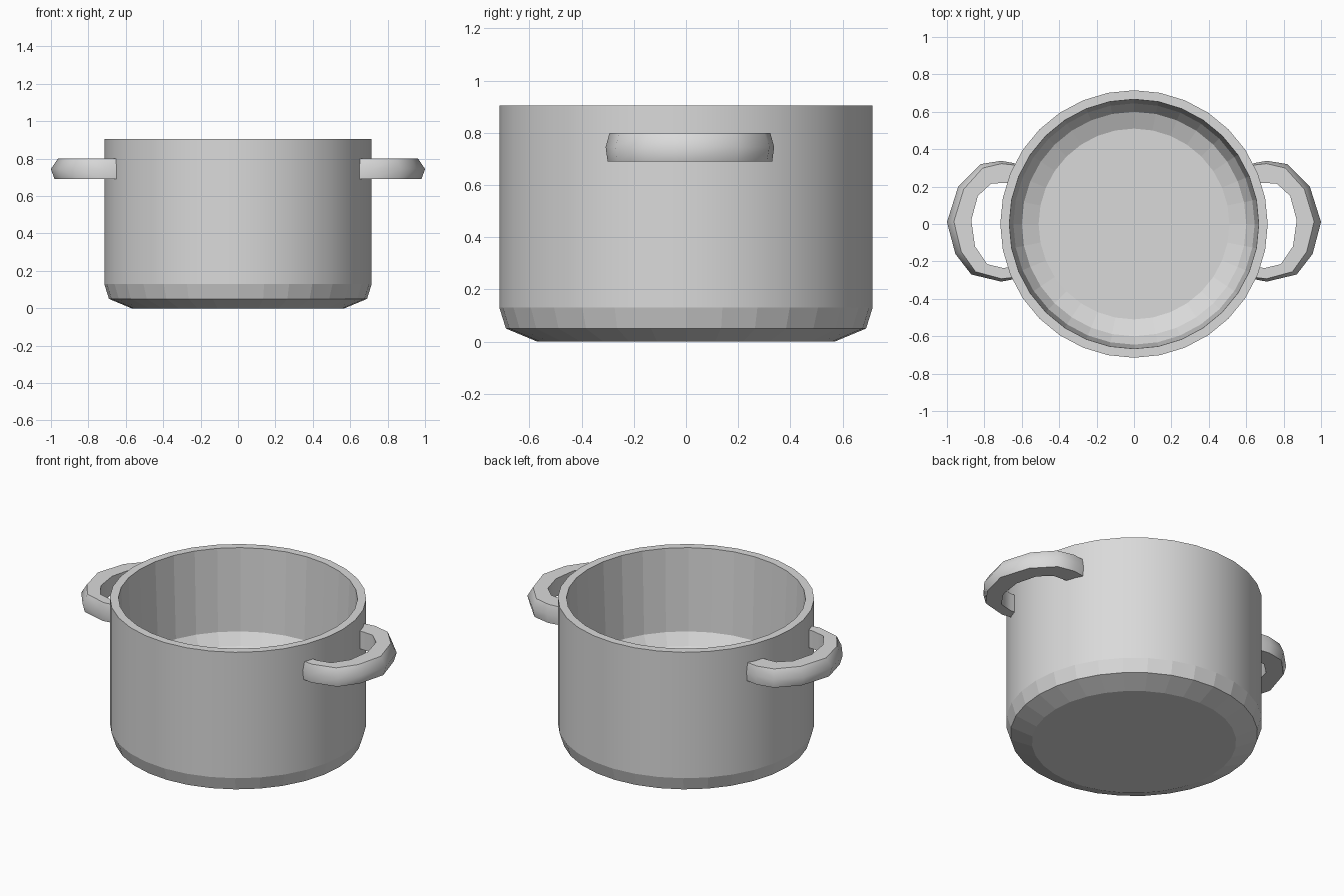
import bpy, bmesh, math
from mathutils import Vector

old = bpy.data.objects.get("Cube")
if old:
    bpy.data.objects.remove(old, do_unlink=True)

metal = bpy.data.materials.new("grey_metal")
metal.use_nodes = True
GREY = (0.7, 0.7, 0.7, 1)
metal.diffuse_color = GREY
metal.node_tree.nodes["Principled BSDF"].inputs["Base Color"].default_value = GREY


def finish(bm, name):
    bmesh.ops.recalc_face_normals(bm, faces=bm.faces)
    mesh = bpy.data.meshes.new(name)
    bm.to_mesh(mesh)
    bm.free()
    mesh.materials.append(metal)
    obj = bpy.data.objects.new(name, mesh)
    bpy.context.collection.objects.link(obj)
    return obj


def lathe(name, profile, sides):
    """Closed shell turned around z, capped at both profile ends."""
    bm = bmesh.new()
    rings = [[bm.verts.new((r * math.cos(a), r * math.sin(a), z))
              for a in (math.tau * i / sides for i in range(sides))]
             for r, z in profile]
    for lower, upper in zip(rings, rings[1:]):
        for i in range(sides):
            j = (i + 1) % sides
            bm.faces.new((lower[i], lower[j], upper[j], upper[i]))
    bm.faces.new(rings[0])
    bm.faces.new(rings[-1])
    return finish(bm, name)


def handle(name, side):
    """Hand-bent bar: flat top and inside, rounded outside."""
    # outer x, y and inner x, y along the bend
    stations = [(0.64, 0.325, 0.64, 0.22), (0.71, 0.338, 0.70, 0.22),
                (0.82, 0.32, 0.765, 0.215), (0.94, 0.20, 0.835, 0.15),
                (1.0, 0.01, 0.87, 0.02), (0.955, -0.16, 0.85, -0.12),
                (0.87, -0.27, 0.785, -0.215), (0.71, -0.308, 0.70, -0.235),
                (0.64, -0.295, 0.64, -0.23)]
    bottom, middle, top = 0.69, 0.745, 0.80
    bm = bmesh.new()
    rings = []
    for ox, oy, ix, iy in stations:
        outer, inner = Vector((ox, oy)), Vector((ix, iy))
        inward = (inner - outer).normalized()
        bevel = 0.01 + 0.075 * (ox - 0.64)
        section = [(inner, bottom), (inner, top), (outer + inward * bevel, top),
                   (outer, middle), (outer + inward * bevel * 0.5, bottom)]
        rings.append([bm.verts.new((side * p.x, p.y, z)) for p, z in section])
    for a, b in zip(rings, rings[1:]):
        for i in range(len(a)):
            j = (i + 1) % len(a)
            bm.faces.new((a[i], a[j], b[j], b[i]))
    bm.faces.new(rings[0])
    bm.faces.new(rings[-1])
    obj = finish(bm, name)
    bpy.ops.object.select_all(action="DESELECT")
    obj.select_set(True)
    bpy.context.view_layer.objects.active = obj
    bpy.ops.object.shade_smooth_by_angle(angle=math.radians(50))


# Pot: bevelled base, straight wall, rim, tapering inside and raised floor
pot = lathe("pot_body", [(0.57, 0), (0.69, 0.05), (0.715, 0.13), (0.715, 0.905),
                         (0.667, 0.905), (0.645, 0.40), (0.60, 0.33), (0.51, 0.29)], 32)
# Only the upright outer wall is smooth; bevels and inside stay faceted
for face in pot.data.polygons:
    outward = face.normal.x * face.center.x + face.normal.y * face.center.y
    face.use_smooth = abs(face.normal.z) < 0.1 and outward > 0

# Side handles
for label, side in (("left", 1), ("right", -1)):
    handle(label + "_handle", side)
